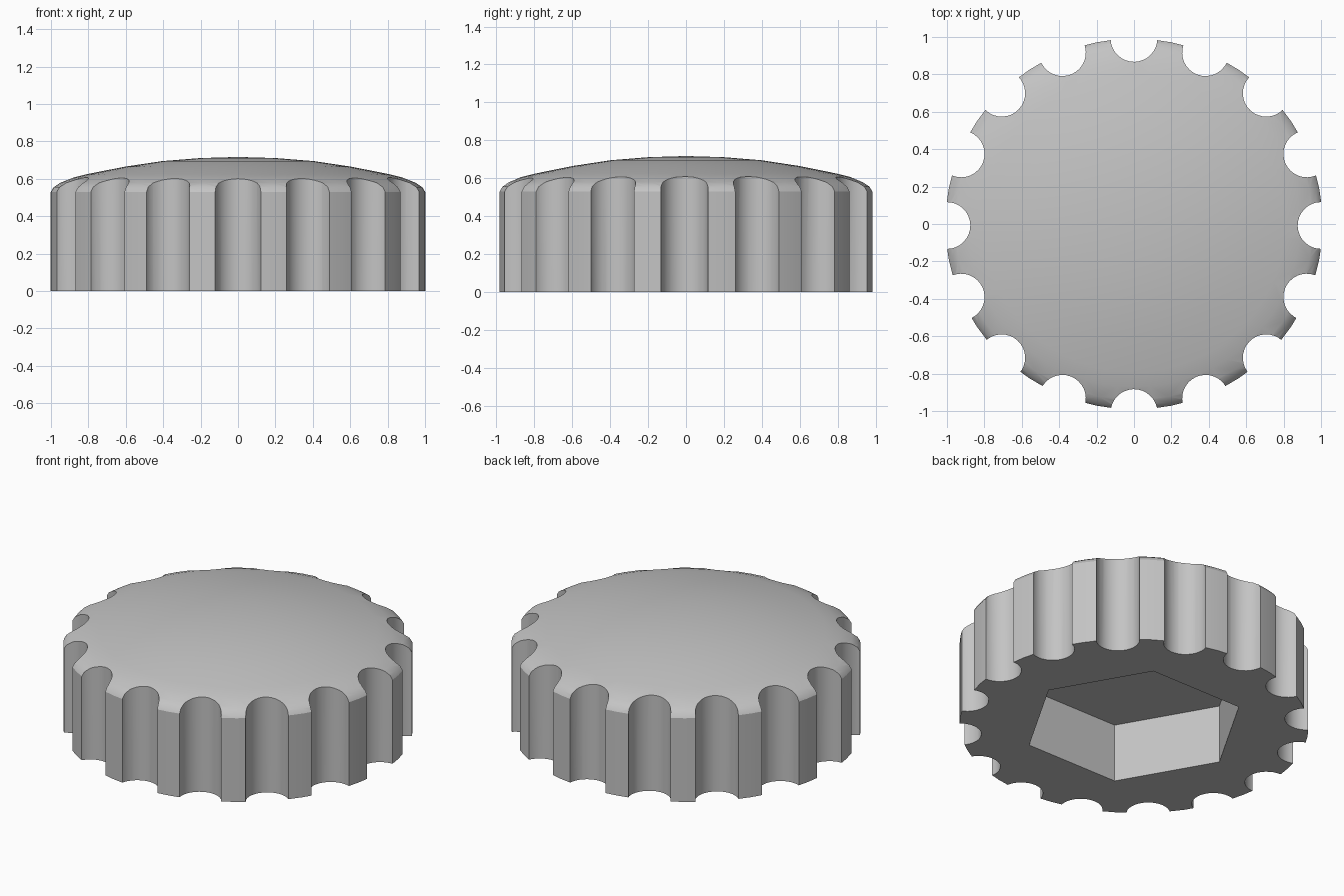
import bpy, bmesh, math
from mathutils import Matrix, Vector

if "Cube" in bpy.data.objects:
    bpy.data.objects.remove(bpy.data.objects["Cube"])

# Single grey plastic
grey = bpy.data.materials.new("grey_plastic")
grey.use_nodes = True
colour = (0.55, 0.55, 0.55, 1)
grey.diffuse_color = colour
grey.node_tree.nodes["Principled BSDF"].inputs["Base Color"].default_value = colour

NOTCHES = 16


def make_object(name, bm):
    bmesh.ops.recalc_face_normals(bm, faces=bm.faces)
    mesh = bpy.data.meshes.new(name)
    bm.to_mesh(mesh)
    bm.free()
    mesh.materials.append(grey)
    obj = bpy.data.objects.new(name, mesh)
    bpy.context.collection.objects.link(obj)
    return obj


def add_prism(bm, sides, radius, centre, height, turn):
    bmesh.ops.create_cone(
        bm, cap_ends=True, segments=sides, radius1=radius, radius2=radius, depth=height,
        matrix=Matrix.Translation(centre) @ Matrix.Rotation(turn, 4, "Z"))


# Domed body: profile (radius, height) spun about z
profile = [(0, 0), (1, 0), (1, 0.53), (0.985, 0.555), (0.95, 0.578), (0.88, 0.605),
           (0.8, 0.625), (0.6, 0.665), (0.4, 0.695), (0.2, 0.711), (0, 0.717)]
bm = bmesh.new()
points = [bm.verts.new((r, 0, z)) for r, z in profile]
edges = [bm.edges.new(pair) for pair in zip(points, points[1:])]
bmesh.ops.spin(bm, geom=points + edges, cent=(0, 0, 0), axis=(0, 0, 1),
               angle=math.tau, steps=64, use_merge=True)
bmesh.ops.remove_doubles(bm, verts=bm.verts, dist=0.0001)
bmesh.ops.scale(bm, vec=(1.009, 0.991, 1), verts=bm.verts)
knob = make_object("knob_body", bm)

# Cutter: ring of finger notches and a hexagonal socket underneath
bm = bmesh.new()
for i in range(NOTCHES):
    a = math.tau * i / NOTCHES
    add_prism(bm, 32, 0.125, Vector((math.cos(a), math.sin(a) - 0.008, 0.4)), 2, a + 0.03)
add_prism(bm, 6, 0.64, Vector((0, 0, 0)), 0.74, math.pi / 2)
cutter = make_object("notch_and_socket_cutter", bm)
cutter.hide_render = True

cut = knob.modifiers.new("cut", "BOOLEAN")
cut.operation = "DIFFERENCE"
cut.solver = "EXACT"
cut.object = cutter
bpy.ops.object.select_all(action="DESELECT")
knob.select_set(True)
bpy.context.view_layer.objects.active = knob
bpy.ops.object.modifier_apply(modifier=cut.name)
bpy.data.objects.remove(cutter)

# Smooth dome and notches with crisp rims
bpy.ops.object.shade_smooth_by_angle(angle=math.radians(30))
